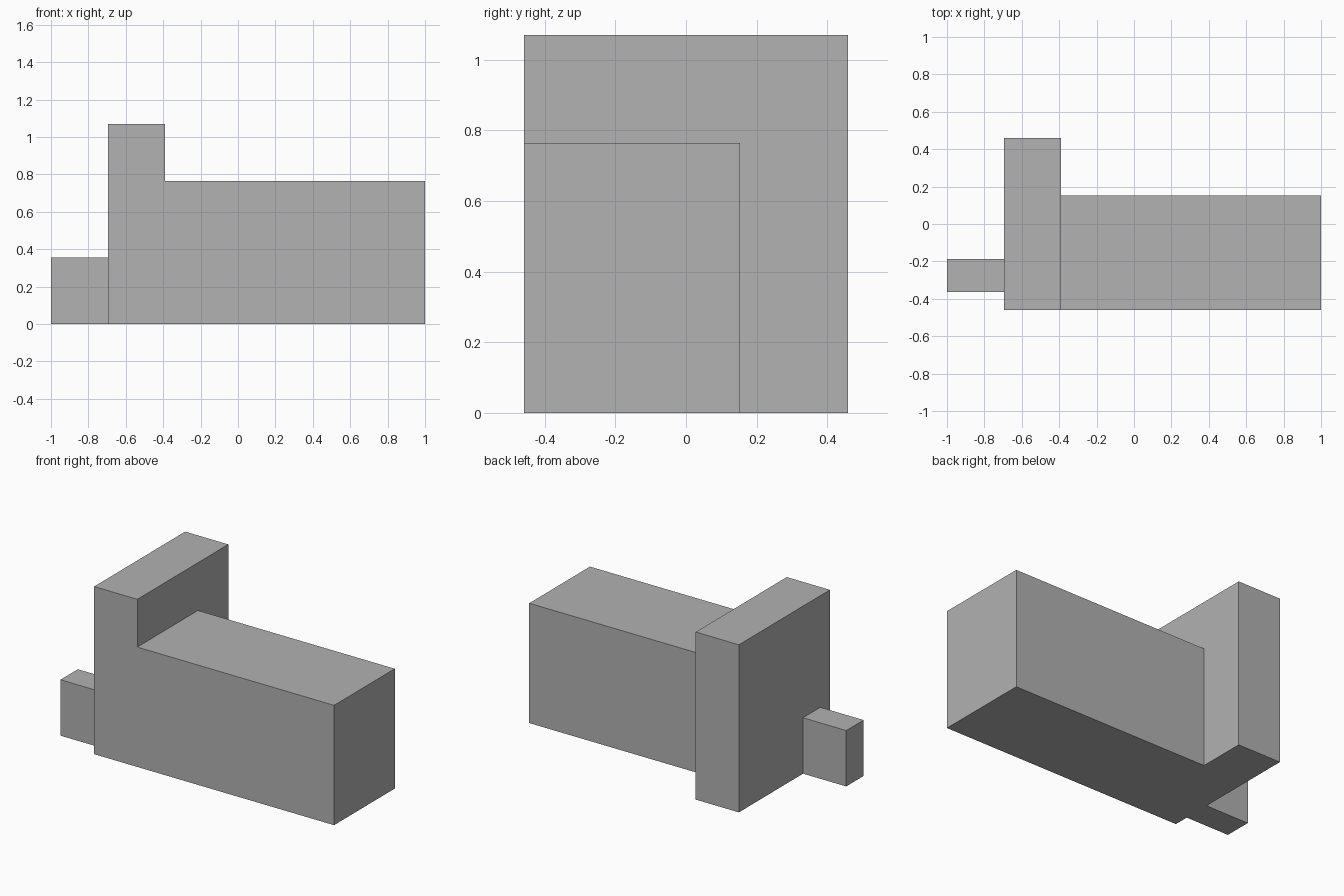
import bpy
from mathutils import Vector

cube = bpy.data.objects.get("Cube")
if cube:
    bpy.data.objects.remove(cube, do_unlink=True)

# Single plain grey
grey = bpy.data.materials.new("plain_grey")
grey.use_nodes = True
colour = (0.445, 0.445, 0.445, 1)
grey.diffuse_color = colour
grey.node_tree.nodes["Principled BSDF"].inputs["Base Color"].default_value = colour


def box(name, low, high):
    """Add a box spanning two opposite corners."""
    low, high = Vector(low), Vector(high)
    bpy.ops.mesh.primitive_cube_add(size=1)
    obj = bpy.context.object
    obj.name = name
    for v in obj.data.vertices:
        v.co = [l + (c + 0.5) * (h - l) for l, c, h in zip(low, v.co, high)]
    obj.data.materials.append(grey)
    return obj


front, wall_right, wall_left = -0.459, -0.695, -0.39

# Long low block, tall cross wall and small end stub, meeting face to face
box("long_block", (wall_left, front, 0), (1, 0.153, 0.765))
box("tall_wall", (wall_right, front, 0), (wall_left, 0.459, 1.07))
box("end_stub", (-1, -0.363, 0), (wall_right, -0.188, 0.357))
